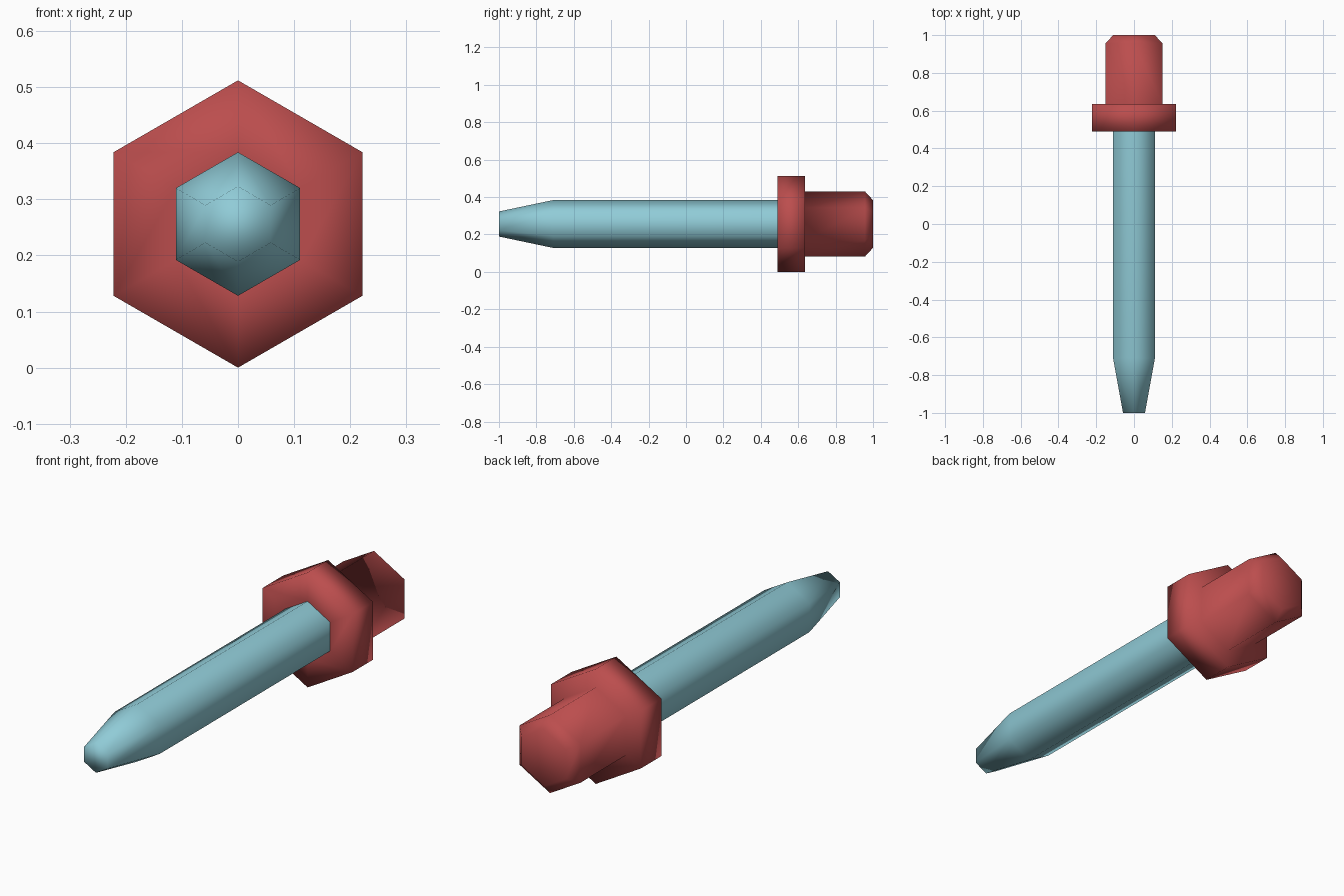
import bpy, bmesh, math

if "Cube" in bpy.data.objects:
    bpy.data.objects.remove(bpy.data.objects["Cube"])

SIDES = 6
AXIS_Z = 0.256   # height of the long axis, which runs along y


def material(name, rgb):
    m = bpy.data.materials.new(name)
    m.diffuse_color = (*rgb, 1.0)
    m.use_nodes = True
    m.node_tree.nodes["Principled BSDF"].inputs["Base Color"].default_value = m.diffuse_color
    return m


def hex_lathe(name, profile, mat, cap_start=False, cap_end=False):
    """Sweep (y, radius) profile points around the long axis with six sides."""
    bm = bmesh.new()
    rings = []
    for y, r in profile:
        ring = []
        for k in range(SIDES):
            a = math.pi / 2 + math.tau * k / SIDES
            ring.append(bm.verts.new((r * math.cos(a), y, AXIS_Z + r * math.sin(a))))
        rings.append(ring)
    for a, b in zip(rings, rings[1:]):
        for k in range(SIDES):
            n = (k + 1) % SIDES
            bm.faces.new((a[k], b[k], b[n], a[n]))
    if cap_start:
        bm.faces.new(rings[0])
    if cap_end:
        bm.faces.new(rings[-1][::-1])
    for f in bm.faces:
        f.smooth = True
    mesh = bpy.data.meshes.new(name)
    bm.to_mesh(mesh)
    bm.free()
    mesh.materials.append(mat)
    ob = bpy.data.objects.new(name, mesh)
    bpy.context.collection.objects.link(ob)
    return ob


red = material("red", (0.50, 0.075, 0.075))
blue = material("pale blue", (0.28, 0.60, 0.68))

# Shaft with tapered tip
hex_lathe("shaft", [(-1.0, 0.067), (-0.71, 0.128), (0.49, 0.128)], blue, cap_start=True)

# Flange and bevelled end cap
hex_lathe("flanged_cap", [(0.49, 0.128), (0.49, 0.256), (0.635, 0.256),
                          (0.635, 0.174), (0.957, 0.174), (1.0, 0.127)], red, cap_end=True)
